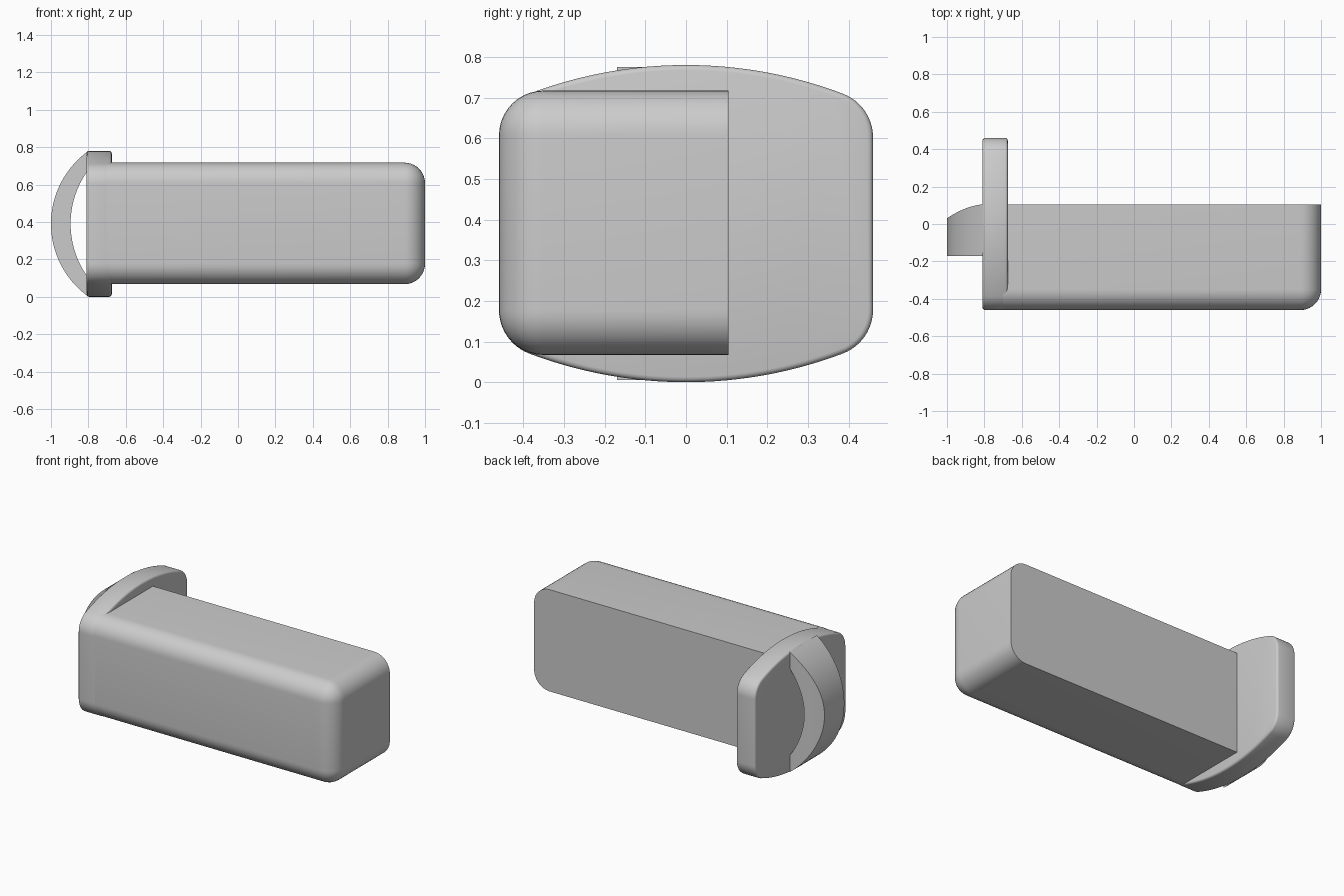
import bpy, bmesh, math
from mathutils import Vector

cube = bpy.data.objects.get("Cube")
if cube:
    bpy.data.objects.remove(cube, do_unlink=True)

grey = bpy.data.materials.new("light grey")
grey.use_nodes = True
grey.diffuse_color = (0.6, 0.6, 0.6, 1)
grey.node_tree.nodes["Principled BSDF"].inputs["Base Color"].default_value = (0.6, 0.6, 0.6, 1)

MID = 0.39          # height of the symmetry plane
PLATE_OUT = -0.81   # outer face of the end plate


def finish(name, bm):
    bmesh.ops.recalc_face_normals(bm, faces=bm.faces)
    mesh = bpy.data.meshes.new(name)
    bm.to_mesh(mesh)
    bm.free()
    mesh.materials.append(grey)
    obj = bpy.data.objects.new(name, mesh)
    bpy.context.collection.objects.link(obj)
    bpy.ops.object.select_all(action='DESELECT')
    obj.select_set(True)
    bpy.context.view_layer.objects.active = obj
    bpy.ops.object.shade_smooth_by_angle(angle=math.radians(35))
    return obj


# Long body: rounded on the front and the free end, square at the back
lo, hi = Vector((-0.70, -0.46, 0.067)), Vector((1.0, 0.105, 0.717))
bm = bmesh.new()
bmesh.ops.create_cube(bm, size=1)
for v in bm.verts:
    v.co = Vector((lo[i] if v.co[i] < 0 else hi[i] for i in range(3)))


def is_rounded(edge):
    a, b = (v.co for v in edge.verts)
    at_end = a.x > 0.9 and b.x > 0.9
    at_front = a.y < -0.4 and b.y < -0.4
    along_z = abs(a.z - b.z) > 0.1
    along_y = abs(a.y - b.y) > 0.1
    if along_z:
        return at_end and at_front
    return at_end if along_y else at_front


bmesh.ops.bevel(bm, geom=[e for e in bm.edges if is_rounded(e)], offset=0.11,
                offset_type='OFFSET', segments=10, profile=0.5, affect='EDGES')
finish("body", bm)

# End plate: bowed top and bottom, straight sides, rounded corners
R_BOW, R_COR, HALF_W, HALF_H = 1.09, 0.115, 0.46, 0.39
cy = HALF_W - R_COR
bow_z = HALF_H - R_BOW
tilt = math.asin(cy / (R_BOW - R_COR))
cz = bow_z + (R_BOW - R_COR) * math.cos(tilt)
quarter = []
for i in range(16):
    a = tilt * i / 16
    quarter.append((R_BOW * math.sin(a), bow_z + R_BOW * math.cos(a)))
for i in range(13):
    a = tilt + (math.pi / 2 - tilt) * i / 12
    quarter.append((cy + R_COR * math.sin(a), cz + R_COR * math.cos(a)))
half = quarter + [(y, -z) for y, z in reversed(quarter)]
outline = half + [(-y, z) for y, z in reversed(half[1:-1])]

bm = bmesh.new()
face = bm.faces.new([bm.verts.new((PLATE_OUT, y, MID + z)) for y, z in outline])
ext = bmesh.ops.extrude_face_region(bm, geom=[face], use_keep_orig=True)
for v in ext["geom"]:
    if isinstance(v, bmesh.types.BMVert):
        v.co.x = -0.675
bmesh.ops.recalc_face_normals(bm, faces=bm.faces)
rims = [e for e in bm.edges if abs(e.verts[0].co.x - e.verts[1].co.x) < 0.01]
bmesh.ops.bevel(bm, geom=rims, offset=0.013, offset_type='OFFSET',
                segments=3, profile=0.5, affect='EDGES')
finish("end_plate", bm)


# Bowed handle: crescent strip between two arcs, its back side curved
def arc_point(half_z, sag, t):
    r = (half_z ** 2 + sag ** 2) / (2 * sag)
    a = math.asin(half_z / r) * t
    return PLATE_OUT + 0.004 - sag + r * (1 - math.cos(a)), MID + r * math.sin(a)


bm = bmesh.new()
bmesh.ops.create_grid(bm, x_segments=6, y_segments=48, size=1)
for v in bm.verts:
    s, t = (v.co.x + 1) / 2, v.co.y
    ox, oz = arc_point(0.385, 0.194, t)
    ix, iz = arc_point(0.28, 0.089, t)
    v.co = Vector((ox + (ix - ox) * s, -0.17, oz + (iz - oz) * s))
ext = bmesh.ops.extrude_face_region(bm, geom=bm.faces[:], use_keep_orig=True)
for v in ext["geom"]:
    if isinstance(v, bmesh.types.BMVert):
        d = (PLATE_OUT - v.co.x) / 0.19
        v.co.y = 0.105 - 0.02 * d - 0.055 * d * d
finish("handle", bm)
